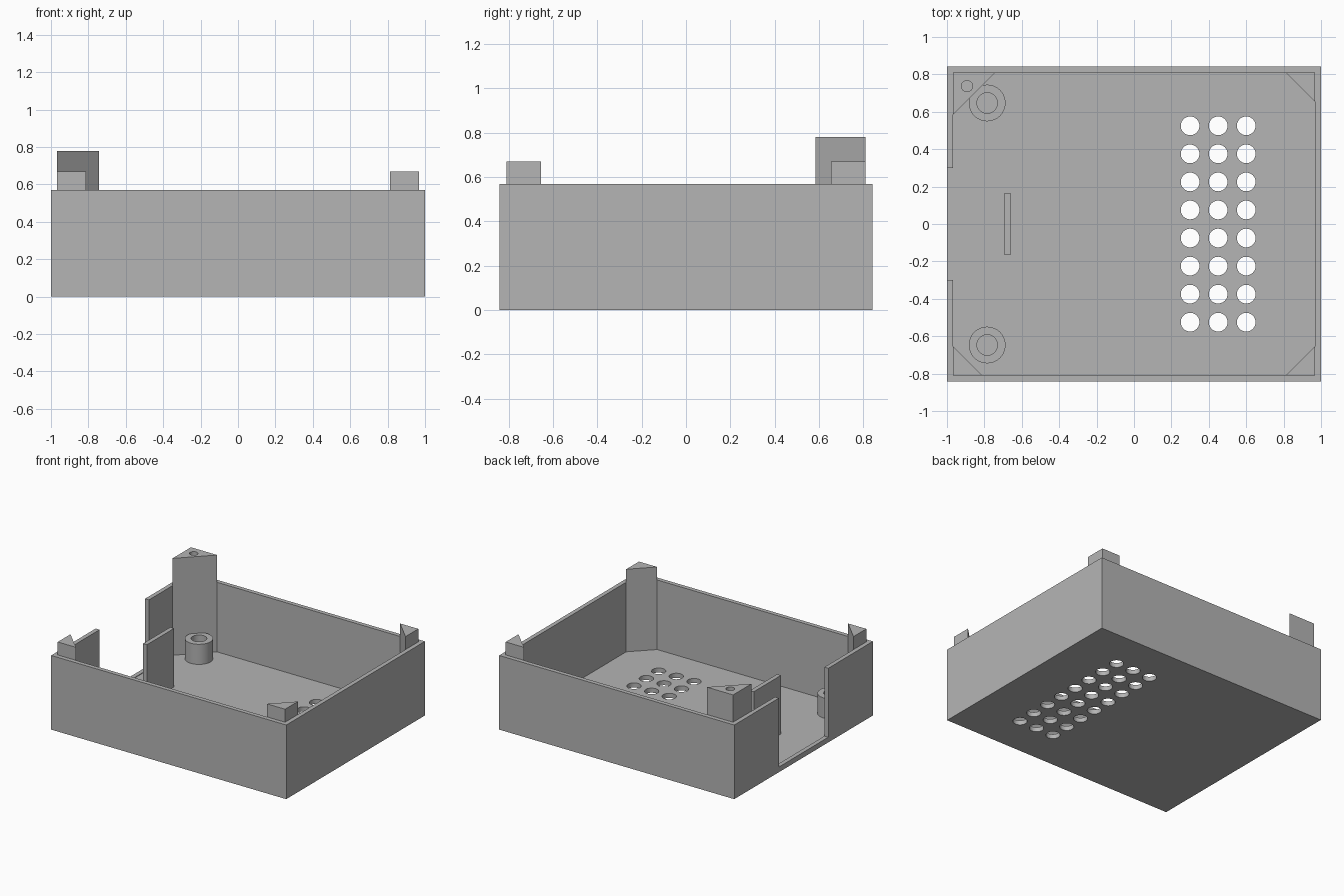
import bpy, bmesh, math
from mathutils import Matrix, Vector

cube = bpy.data.objects.get("Cube")
if cube:
    bpy.data.objects.remove(cube, do_unlink=True)

grey = bpy.data.materials.new("plastic_grey")
grey.use_nodes = True
grey.diffuse_color = (0.46, 0.46, 0.46, 1)
grey.node_tree.nodes["Principled BSDF"].inputs["Base Color"].default_value = grey.diffuse_color

HX, HY, HEIGHT = 1.0, 0.842, 0.57      # outer half sizes and wall height
WALL, FLOOR = 0.033, 0.035
IX, IY = HX - WALL, HY - WALL          # inner half sizes


def add_box(bm, x0, x1, y0, y1, z0, z1):
    size = Matrix.Diagonal((x1 - x0, y1 - y0, z1 - z0, 1))
    mid = Vector((x0 + x1, y0 + y1, z0 + z1)) / 2
    bmesh.ops.create_cube(bm, size=1, matrix=Matrix.Translation(mid) @ size)


def add_cylinder(bm, x, y, z0, z1, r, sides=40):
    bmesh.ops.create_cone(bm, cap_ends=True, segments=sides, radius1=r, radius2=r,
                          depth=z1 - z0, matrix=Matrix.Translation((x, y, (z0 + z1) / 2)))


def add_prism(bm, outline, z0, z1):
    face = bm.faces.new([bm.verts.new((x, y, z0)) for x, y in outline])
    top = bmesh.ops.extrude_face_region(bm, geom=[face])["geom"]
    verts = [v for v in top if isinstance(v, bmesh.types.BMVert)]
    bmesh.ops.translate(bm, verts=verts, vec=(0, 0, z1 - z0))
    bmesh.ops.recalc_face_normals(bm, faces=bm.faces)


def make(name, adder, *args):
    bm = bmesh.new()
    adder(bm, *args)
    mesh = bpy.data.meshes.new(name)
    bm.to_mesh(mesh)
    bm.free()
    mesh.materials.append(grey)
    obj = bpy.data.objects.new(name, mesh)
    bpy.context.collection.objects.link(obj)
    return obj


def activate(obj):
    bpy.ops.object.select_all(action='DESELECT')
    obj.select_set(True)
    bpy.context.view_layer.objects.active = obj


def cut(obj, adder, *args):
    cutter = make("cutter", adder, *args)
    cutter.hide_render = True
    mod = obj.modifiers.new("cut", 'BOOLEAN')
    mod.operation, mod.solver, mod.object = 'DIFFERENCE', 'EXACT', cutter
    activate(obj)
    bpy.ops.object.modifier_apply(modifier=mod.name)
    bpy.data.objects.remove(cutter, do_unlink=True)


def smooth(obj):
    activate(obj)
    bpy.ops.object.shade_smooth_by_angle(angle=math.radians(30))


# Open tray with a cable opening in one side wall
tray = make("tray", add_box, -HX, HX, -HY, HY, 0, HEIGHT)
cut(tray, add_box, -IX, IX, -IY, IY, FLOOR, 1)
cut(tray, add_box, -1.1, -0.9, -0.3, 0.3, FLOOR + 0.005, 1)


# Vent holes through the floor
def add_vents(bm):
    for col in range(3):
        for row in range(8):
            add_cylinder(bm, 0.3 + 0.15 * col, (row - 3.5) * 0.15, -0.1, 0.1, 0.05)


cut(tray, add_vents)
smooth(tray)

# Upright divider behind the opening
make("divider", add_box, -0.692, -0.659, -0.165, 0.165, FLOOR, 0.485)


# Triangular corner posts
def corner_post(name, sx, sy, leg, top):
    outline = [(sx * IX, sy * IY), (sx * (IX - leg), sy * IY), (sx * IX, sy * (IY - leg))]
    return make(name, add_prism, outline, FLOOR, top)


corner_post("front_right_post", -1, -1, 0.155, 0.67)
corner_post("front_left_post", 1, -1, 0.155, 0.67)
corner_post("back_left_post", 1, 1, 0.155, 0.67)
tall_post = corner_post("tall_back_right_post", -1, 1, 0.224, 0.78)
cut(tall_post, add_cylinder, -0.893, 0.737, 0.5, 0.9, 0.03)
smooth(tall_post)

# Hollow screw bosses
for name, side in (("front_boss", -1), ("back_boss", 1)):
    boss = make(name, add_cylinder, -0.785, side * 0.647, FLOOR, 0.19, 0.098, 48)
    cut(boss, add_cylinder, -0.785, side * 0.647, 0, 0.3, 0.055, 48)
    smooth(boss)
